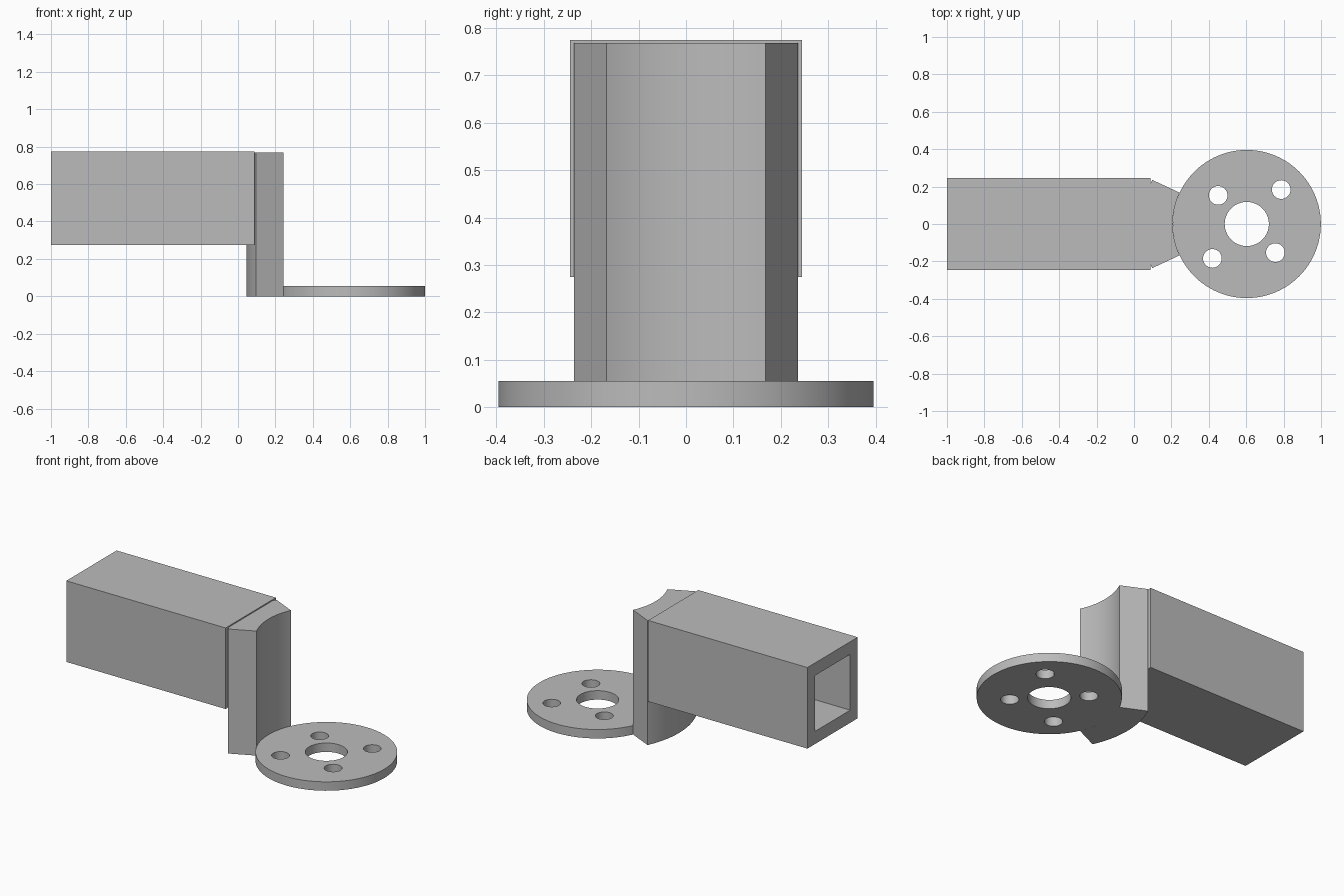
import bpy, bmesh
from math import sin, cos, radians, tau
from mathutils import Matrix, Vector

default = bpy.data.objects.get("Cube")
if default:
    bpy.data.objects.remove(default, do_unlink=True)

grey = bpy.data.materials.new("plain_grey")
grey.use_nodes = True
colour = (0.5, 0.5, 0.5, 1)
grey.diffuse_color = colour
grey.node_tree.nodes["Principled BSDF"].inputs["Base Color"].default_value = colour


def circle(x, y, r, n=64):
    return [(x + r * cos(tau * i / n), y + r * sin(tau * i / n)) for i in range(n)]


def arc(x, r, start, end, n=32):
    angles = [radians(start + (end - start) * i / n) for i in range(n + 1)]
    return [(x + r * cos(a), r * sin(a)) for a in angles]


def rectangle(w, h):
    return [(-w, -h), (w, -h), (w, h), (-w, h)]


def prism(name, loops, depth, matrix=Matrix()):
    """Extrude an outline, with any holes, along its normal."""
    bm = bmesh.new()
    for loop in loops:
        verts = [bm.verts.new((x, y, 0)) for x, y in loop]
        for a, b in zip(verts, verts[1:] + verts[:1]):
            bm.edges.new((a, b))
    bmesh.ops.triangle_fill(bm, edges=bm.edges[:], use_beauty=True, normal=(0, 0, 1))
    result = bmesh.ops.extrude_face_region(bm, geom=bm.faces[:], use_keep_orig=True)
    top = [v for v in result["geom"] if isinstance(v, bmesh.types.BMVert)]
    bmesh.ops.translate(bm, verts=top, vec=(0, 0, depth))
    bm.transform(matrix)
    bmesh.ops.recalc_face_normals(bm, faces=bm.faces[:])
    mesh = bpy.data.meshes.new(name)
    bm.to_mesh(mesh)
    bm.free()
    mesh.materials.append(grey)
    obj = bpy.data.objects.new(name, mesh)
    bpy.context.collection.objects.link(obj)
    bpy.ops.object.select_all(action="DESELECT")
    obj.select_set(True)
    bpy.context.view_layer.objects.active = obj
    bpy.ops.object.shade_smooth_by_angle(angle=radians(30))
    return obj


# Round mounting plate with a centre bore and four screw holes
CX, R = 0.603, 0.396
holes = [circle(CX, 0, 0.118)]
for sx, sy, d in ((-1, 1, 0.153), (1, 1, 0.184), (1, -1, 0.153), (-1, -1, 0.184)):
    holes.append(circle(CX + sx * d, sy * d, 0.05, 32))
prism("mounting_plate", [circle(CX, 0, R, 96)] + holes, 0.055)

# Upright ring segment that curves around the plate
segment = arc(CX, R, 155, 205) + arc(CX, 0.558, 205, 155)
prism("curved_upright", [segment], 0.768)

# Hollow square arm, open at its far end
turn = Matrix(((0, 0, 1, -1), (1, 0, 0, 0), (0, 1, 0, 0.525), (0, 0, 0, 1)))
prism("square_arm", [rectangle(0.245, 0.25), rectangle(0.172, 0.172)], 1.087, turn)
